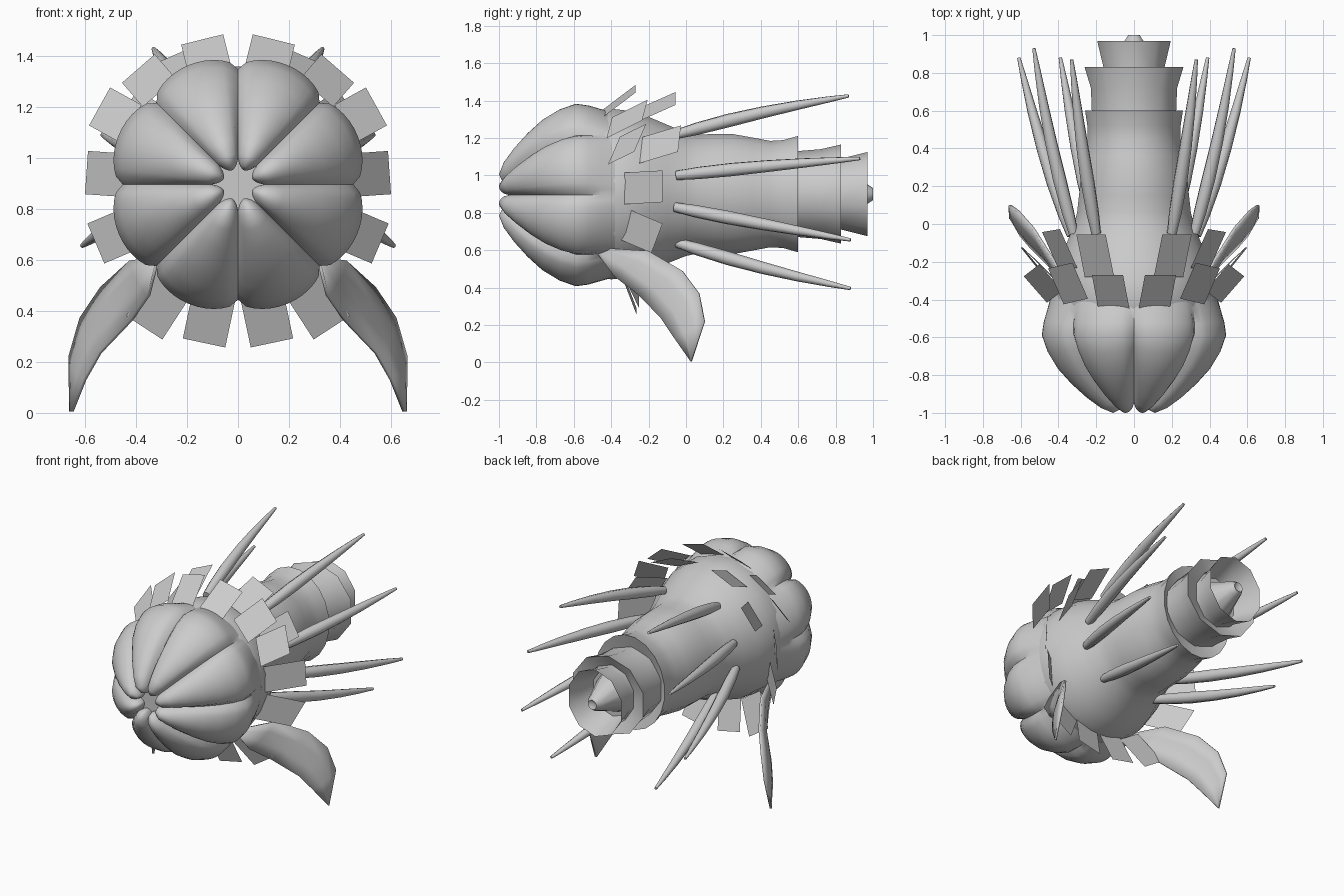
import bpy, bmesh, math
from mathutils import Vector

if "Cube" in bpy.data.objects:
    bpy.data.objects.remove(bpy.data.objects["Cube"])

CZ = 0.9  # height of the long axis
grey = bpy.data.materials.new("plain grey")
grey.diffuse_color = (0.6, 0.6, 0.6, 1)
grey.use_nodes = True
grey.node_tree.nodes["Principled BSDF"].inputs["Base Color"].default_value = grey.diffuse_color


def make(name, rows, closed=True, angle=40):
    """Skin a list of equally long point rows into one object."""
    bm = bmesh.new()
    grid = [[bm.verts.new(p) for p in row] for row in rows]
    n = len(rows[0])
    for a, b in zip(grid, grid[1:]):
        for i in range(n if closed else n - 1):
            j = (i + 1) % n
            bm.faces.new((a[i], a[j], b[j], b[i]))
    bmesh.ops.remove_doubles(bm, verts=bm.verts, dist=0.0005)
    bmesh.ops.recalc_face_normals(bm, faces=bm.faces)
    me = bpy.data.meshes.new(name)
    bm.to_mesh(me)
    bm.free()
    me.materials.append(grey)
    ob = bpy.data.objects.new(name, me)
    bpy.context.collection.objects.link(ob)
    if angle:
        bpy.ops.object.select_all(action='DESELECT')
        ob.select_set(True)
        bpy.context.view_layer.objects.active = ob
        bpy.ops.object.shade_smooth_by_angle(angle=math.radians(angle))
    return ob


def lathe(name, profile, sides, angle=40):
    """Profile points are (y, half width, half height)."""
    rows = []
    for y, rx, rz in profile:
        rows.append([(rx * math.cos(t), y, CZ + rz * math.sin(t))
                     for t in (2 * math.pi * (i + 0.5) / sides for i in range(sides))])
    return make(name, rows, angle=angle)


# Front bulb: eight rounded lobes, grooves cut along the profile normal
prof = [(-0.9, 0.07), (-0.94, 0.06), (-0.98, 0.075), (-1.0, 0.12), (-0.975, 0.185),
        (-0.92, 0.265), (-0.85, 0.345), (-0.77, 0.42), (-0.68, 0.475), (-0.59, 0.506),
        (-0.52, 0.495), (-0.45, 0.468), (-0.38, 0.44)]
depths = [0.035, 0.04, 0.045, 0.055] + [0.065] * 4 + [0.06, 0.055, 0.045, 0.02, 0.0]
SEG = 96
rows = []
for k, (y, r) in enumerate(prof):
    y0, r0 = prof[max(k - 1, 0)]
    y1, r1 = prof[min(k + 1, len(prof) - 1)]
    nrm = Vector((-(r1 - r0), y1 - y0)).normalized()  # outward (y, r)
    row = []
    for i in range(SEG):
        t = 2 * math.pi * i / SEG
        d = depths[k] * (1 - math.sqrt(abs(math.sin(4 * t))))
        rr = r - nrm.y * d
        row.append((rr * math.cos(t), y - nrm.x * d, CZ - 0.005 + rr * math.sin(t)))
    rows.append(row)
make("front_lobes", rows, angle=50)

# Body behind the lobes, closed by a floor inside the mouth
lathe("body", [(-0.91, 0, 0), (-0.91, 0.14, 0.14), (-0.6, 0.38, 0.38), (-0.48, 0.43, 0.44),
               (-0.4, 0.442, 0.462), (-0.3, 0.435, 0.45), (-0.2, 0.405, 0.418),
               (-0.1, 0.36, 0.375), (0, 0.32, 0.335), (0.06, 0.305, 0.322),
               (0.15, 0.295, 0.325), (0.25, 0.285, 0.325), (0.36, 0.27, 0.305),
               (0.45, 0.25, 0.288), (0.52, 0.25, 0.292), (0.6, 0.262, 0.315),
               (0.57, 0.2, 0.2)], 20)

# Nested rear cups and the central cone
lathe("rear_cups", [(0.56, 0.23, 0.23), (0.6, 0.235, 0.23), (0.72, 0.24, 0.24),
                    (0.83, 0.275, 0.265), (0.79, 0.17, 0.19), (0.83, 0.17, 0.19),
                    (0.97, 0.205, 0.225), (0.78, 0.15, 0.16), (0.78, 0.13, 0.13)], 10, 45)
lathe("rear_cone", [(0.75, 0.14, 0.14), (0.97, 0.052, 0.052), (1.0, 0.032, 0.032),
                    (0.98, 0, 0)], 10, 45)


# Long spikes: base, tip, gently bowed outward
def spike(name, base, tip):
    a, b = Vector(base), Vector(tip)
    d = (b - a).normalized()
    out = Vector((a.x, 0, a.z - CZ)).normalized()
    u = (out - d * out.dot(d)).normalized()
    v = d.cross(u)
    rows = []
    for s, r in ((0, 0), (0, 0.026), (0.12, 0.034), (0.3, 0.037), (0.5, 0.033),
                 (0.7, 0.026), (0.88, 0.017), (1, 0.009), (1, 0)):
        c = a.lerp(b, s) + u * 0.016 * math.sin(math.pi * s)
        rows.append([c + (u * math.cos(t) + v * math.sin(t)) * r
                     for t in (math.pi * i / 4 for i in range(8))])
    make(name, rows, angle=60)


spikes = [((0.2, -0.05, 1.22), (0.33, 0.87, 1.425)), ((0.32, -0.05, 1.0), (0.53, 0.93, 1.09)),
          ((0.33, -0.06, 0.83), (0.61, 0.88, 0.655)), ((0.2, -0.05, 0.64), (0.39, 0.88, 0.395))]

# Thin square plates: angle, base radius, base y, outer radius, outer y, skew along y
plates = [(76, 0.44, -0.45, 0.58, -0.27, 0), (49, 0.47, -0.41, 0.595, -0.22, 0.015),
          (29, 0.48, -0.385, 0.62, -0.245, 0.032), (4, 0.43, -0.33, 0.595, -0.125, 0),
          (-23, 0.42, -0.325, 0.605, -0.155, 0.03), (-57, 0.45, -0.34, 0.675, -0.25, 0),
          (-78, 0.44, -0.34, 0.64, -0.265, 0),
          (66, 0.45, -0.28, 0.56, -0.055, 0), (34, 0.42, -0.24, 0.53, -0.035, 0.008)]


def plate(name, side, deg, r0, y0, r1, y1, skew):
    t = math.radians(deg)
    out = Vector((side * math.cos(t), 0, math.sin(t)))
    across = Vector((-side * math.sin(t), 0, math.cos(t))) * 0.085 + Vector((0, skew, 0))
    rows = []
    for r, y in ((r0, y0), (r1, y1)):
        p = Vector((0, y, CZ)) + out * r
        rows.append([p - across, p + across])
    make(name, rows, closed=False, angle=0)


# Lower side fins: upper edge, lower edge, cupped outward in the middle
upper = [(0.32, -0.44, 0.61), (0.42, -0.2, 0.595), (0.535, -0.02, 0.49),
         (0.615, 0.07, 0.37), (0.658, 0.1, 0.22), (0.655, 0.03, 0.005)]
lower = [(0.32, -0.47, 0.58), (0.35, -0.38, 0.46), (0.42, -0.25, 0.36),
         (0.54, -0.13, 0.235), (0.60, -0.06, 0.13), (0.65, 0.028, 0.005)]


def fin(name, side):
    rows = []
    for k, (p, q) in enumerate(zip(upper, lower)):
        p, q = Vector(p), Vector(q)
        bulge = Vector((0.02, 0, -0.01)) * math.sin(math.pi * k / 5)
        row = [p.lerp(q, s) + bulge * math.sin(math.pi * s) for s in (0, 0.33, 0.67, 1)]
        rows.append([Vector((side * w.x, w.y, w.z)) for w in row])
    ob = make(name, rows, closed=False, angle=60)
    mod = ob.modifiers.new("thickness", 'SOLIDIFY')
    mod.thickness = 0.014
    mod.offset = 0


for side, tag in ((1, "right"), (-1, "left")):
    for i, (a, b) in enumerate(spikes):
        spike(f"spike_{tag}_{i + 1}", (side * a[0], a[1], a[2]), (side * b[0], b[1], b[2]))
    for i, p in enumerate(plates):
        plate(f"plate_{tag}_{i + 1}", side, *p)
    fin(f"fin_{tag}", side)
